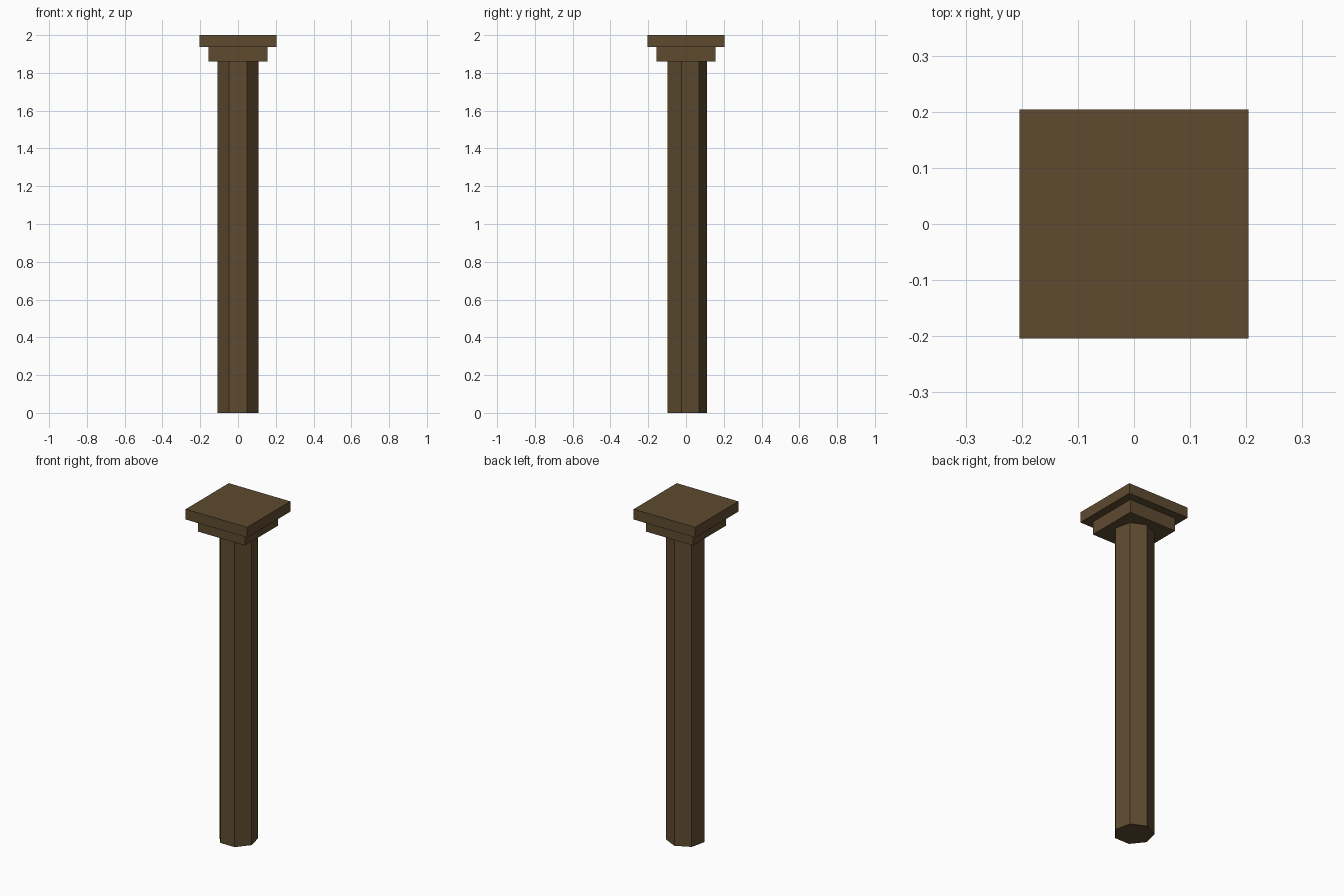
import bpy

if "Cube" in bpy.data.objects:
    bpy.data.objects.remove(bpy.data.objects["Cube"])

wood = bpy.data.materials.new("dark_brown_wood")
wood.diffuse_color = (0.112, 0.07, 0.03, 1.0)
wood.use_nodes = True
wood.node_tree.nodes["Principled BSDF"].inputs["Base Color"].default_value = wood.diffuse_color


def finish(name):
    obj = bpy.context.object
    obj.name = name
    obj.data.materials.append(wood)
    return obj


def slab(name, width, z0, z1):
    bpy.ops.mesh.primitive_cube_add(size=1, location=(0, 0, (z0 + z1) / 2))
    obj = finish(name)
    obj.scale = (width, width, z1 - z0)
    bpy.ops.object.transform_apply(location=False, rotation=False, scale=True)


# Seven-sided shaft, one corner pointing to the back (+y)
SHAFT_TOP = 1.86
bpy.ops.mesh.primitive_cylinder_add(vertices=7, radius=0.11, depth=SHAFT_TOP,
                                    location=(0, 0, SHAFT_TOP / 2))
finish("shaft")

# Stepped square capital
slab("lower_capital", 0.312, SHAFT_TOP, 1.938)
slab("upper_capital", 0.408, 1.938, 2.0)
